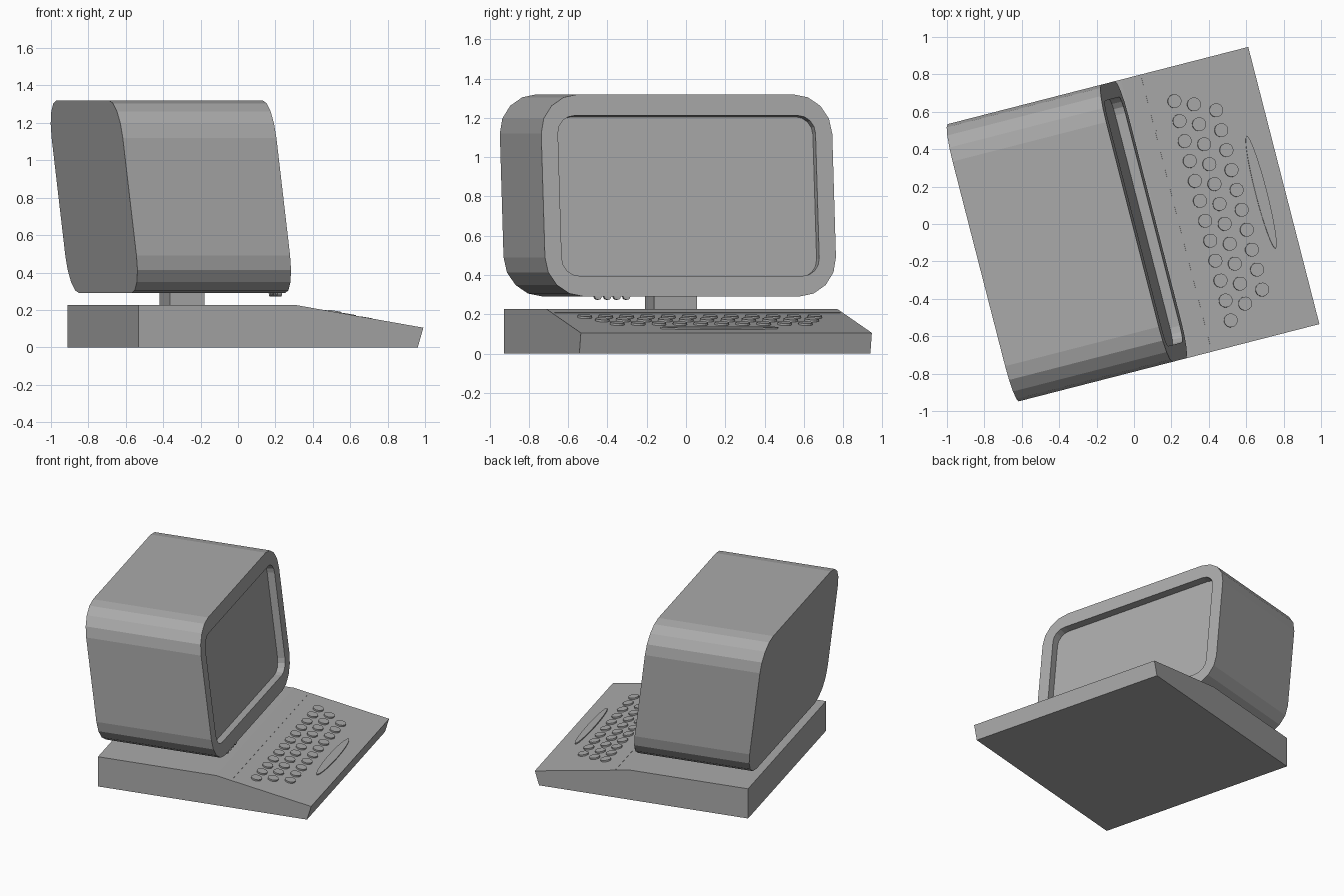
import bpy, bmesh, math
from mathutils import Matrix, Vector

cube = bpy.data.objects.get("Cube")
if cube:
    bpy.data.objects.remove(cube, do_unlink=True)

grey = bpy.data.materials.new("plain_grey")
grey.use_nodes = True
COLOUR = (0.4, 0.4, 0.4, 1)
grey.diffuse_color = COLOUR
grey.node_tree.nodes["Principled BSDF"].inputs["Base Color"].default_value = COLOUR

TURN = math.radians(14.4)      # whole machine is turned on the spot
HALF_W = 0.765                 # half width of base and monitor
LEAN = 0.12                    # backward lean of the monitor per unit height
BREAK, FRONT = 0.124, 0.827    # start and end of the sloped keyboard deck
TOP, LIP = 0.226, 0.105


def finish(bm, name):
    """Turn a bmesh into a grey object facing the turned direction."""
    bmesh.ops.recalc_face_normals(bm, faces=bm.faces)
    mesh = bpy.data.meshes.new(name)
    bm.to_mesh(mesh)
    bm.free()
    mesh.materials.append(grey)
    ob = bpy.data.objects.new(name, mesh)
    ob.rotation_euler.z = TURN
    bpy.context.collection.objects.link(ob)
    return ob


def loft(bm, a, b):
    for i in range(len(a)):
        j = (i + 1) % len(a)
        bm.faces.new((a[i], a[j], b[j], b[i]))


def prism(name, profile, half):
    """Extrude a side profile (x, z) across the width."""
    bm = bmesh.new()
    a, b = [[bm.verts.new((x, s * half, z)) for x, z in profile] for s in (-1, 1)]
    loft(bm, a, b)
    bm.faces.new(a)
    bm.faces.new(b)
    return finish(bm, name)


def disc(name, matrix, radius, depth, sides=16):
    bm = bmesh.new()
    bmesh.ops.create_cone(bm, cap_ends=True, segments=sides, radius1=radius,
                          radius2=radius, depth=depth, matrix=matrix)
    return finish(bm, name)


# Wedge base and monitor neck
prism("base", [(-0.745, 0), (0.796, 0), (FRONT, LIP), (BREAK, TOP), (-0.745, TOP)], HALF_W)
prism("neck", [(-0.405, 0.2), (-0.215, 0.2), (-0.215, 0.32), (-0.405, 0.32)], 0.112)


# Leaning monitor shell with a recessed screen
def rounded_ring(bm, x0, half_w, z0, z1, r, shift=Vector(), seg=4):
    ring = []
    corners = [(1, z1 - r), (-1, z1 - r), (-1, z0 + r), (1, z0 + r)]
    for k, (side, cz) in enumerate(corners):
        for i in range(seg + 1):
            t = math.pi / 2 * (k + i / seg)
            y = side * (half_w - r) + r * math.cos(t)
            z = cz + r * math.sin(t)
            ring.append(bm.verts.new(Vector((x0 - LEAN * z, y, z)) + shift))
    return ring


bm = bmesh.new()
inward = Vector((-1, 0, -LEAN)).normalized() * 0.055
rings = [rounded_ring(bm, -0.698, HALF_W, 0.29, 1.32, 0.2),
         rounded_ring(bm, 0.15, HALF_W, 0.29, 1.32, 0.2),
         rounded_ring(bm, 0.15, 0.677, 0.395, 1.212, 0.09),
         rounded_ring(bm, 0.15, 0.677, 0.395, 1.212, 0.09, inward)]
for a, b in zip(rings, rings[1:]):
    loft(bm, a, b)
bm.faces.new(rings[0])
bm.faces.new(rings[-1])
finish(bm, "monitor")

# Round keys in three staggered rows, and a long oval space key
slope = math.atan2(TOP - LIP, FRONT - BREAK)


def on_deck(x, y):
    z = TOP - (x - BREAK) * math.tan(slope)
    return Matrix.Translation((x, y, z)) @ Matrix.Rotation(slope, 4, "Y")


for row, (x, first, count) in enumerate([(0.372, -0.628, 12), (0.469, -0.56, 11),
                                         (0.576, -0.51, 10)]):
    for i in range(count):
        disc(f"key_{row + 1}_{i + 1}", on_deck(x, first + 0.11 * i), 0.037, 0.022)
disc("space_key", on_deck(0.7, -0.005) @ Matrix.Diagonal((0.1, 1, 1, 1)), 0.31, 0.016, 32)

# Thin seam across the deck
bm = bmesh.new()
bmesh.ops.create_cube(bm, size=1, matrix=on_deck(0.236, 0) @ Matrix.Diagonal((0.006, 1.5, 0.003, 1)))
finish(bm, "deck_seam")

# Small control knobs under the front edge of the monitor
for i in range(4):
    place = Matrix.Translation((0.1, -0.49 + 0.05 * i, 0.292)) @ Matrix.Rotation(math.pi / 2, 4, "Y")
    disc(f"knob_{i + 1}", place, 0.019, 0.026, 12)
